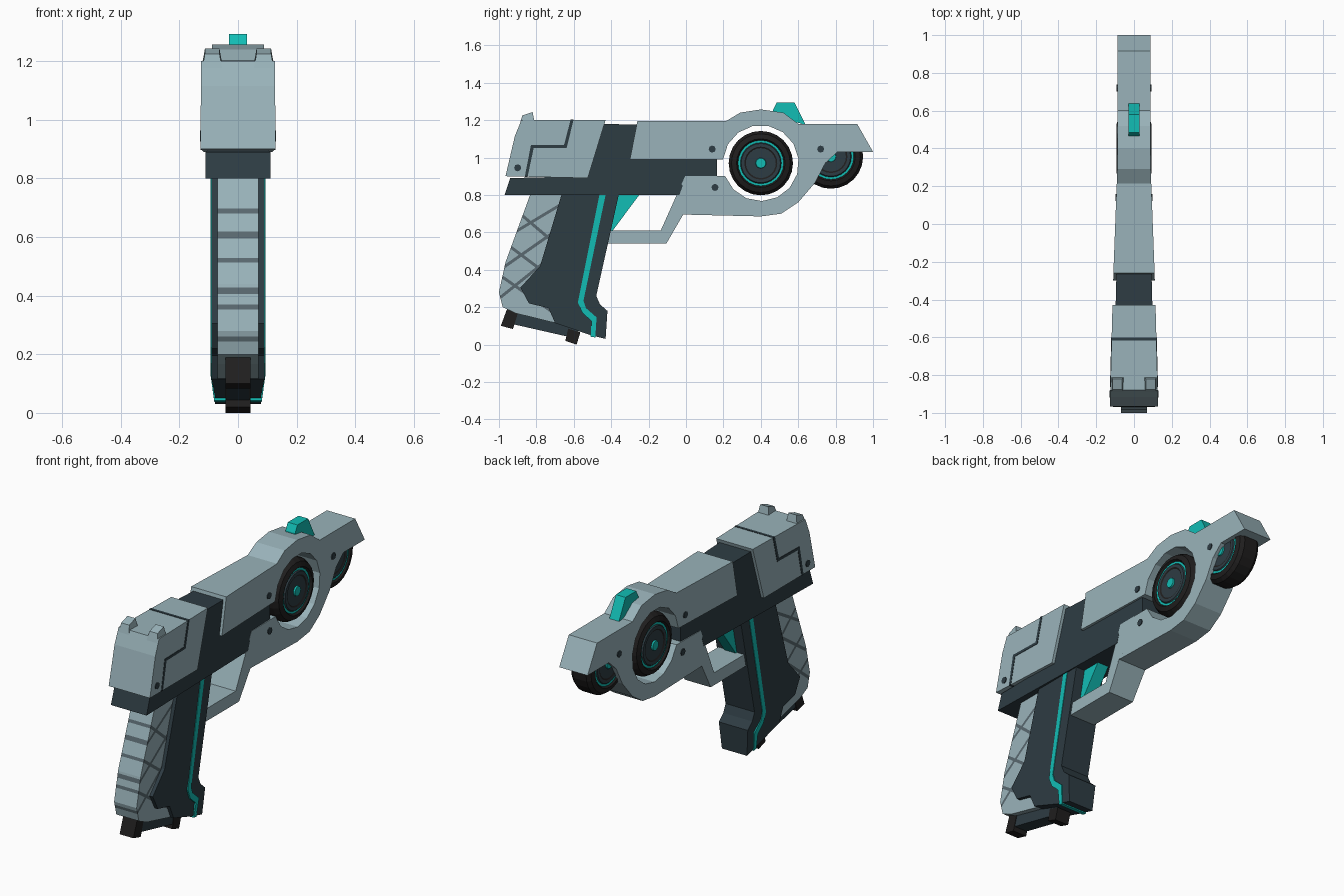
import bpy, bmesh
from math import cos, sin, radians, pi
from mathutils import Vector

cube = bpy.data.objects.get("Cube")
if cube:
    bpy.data.objects.remove(cube, do_unlink=True)


def material(name, rgb):
    m = bpy.data.materials.new(name)
    m.use_nodes = True
    m.diffuse_color = (*rgb, 1)
    m.node_tree.nodes["Principled BSDF"].inputs["Base Color"].default_value = (*rgb, 1)
    return m


LIGHT = material("pale blue grey", (0.32, 0.45, 0.49))
SLATE = material("dark slate", (0.027, 0.045, 0.056))
BLACK = material("black rubber", (0.014, 0.013, 0.013))
TEAL = material("bright teal", (0.006, 0.51, 0.46))
BAND = material("mid grey", (0.10, 0.14, 0.16))


def finish(name, bm, mats):
    bmesh.ops.recalc_face_normals(bm, faces=bm.faces)
    mesh = bpy.data.meshes.new(name)
    bm.to_mesh(mesh)
    bm.free()
    for m in mats:
        mesh.materials.append(m)
    obj = bpy.data.objects.new(name, mesh)
    bpy.context.collection.objects.link(obj)
    return obj


def prism_mesh(pts, half, centre=0):
    """Side profile of (y, z) points, extruded across x; half may vary by (y, z)."""
    width = half if callable(half) else (lambda y, z: half)
    bm = bmesh.new()
    right = [bm.verts.new((centre - width(y, z), y, z)) for y, z in pts]
    left = [bm.verts.new((centre + width(y, z), y, z)) for y, z in pts]
    bm.faces.new(right)
    bm.faces.new(left[::-1])
    for i in range(len(pts)):
        j = (i + 1) % len(pts)
        bm.faces.new((right[i], right[j], left[j], left[i]))
    return bm


def prism(name, pts, half, mat, centre=0):
    return finish(name, prism_mesh(pts, half, centre), [mat])


def circle(y, z, r, n, start=0.0, end=360.0):
    return [(y + r * cos(radians(start + (end - start) * i / n)),
             z + r * sin(radians(start + (end - start) * i / n))) for i in range(n)]


def ramp(y, y0, w0, y1, w1):
    t = min(1, max(0, (y - y0) / (y1 - y0)))
    return w0 + (w1 - w0) * t


# Barrel housing, ring around the wheel, and guard in one profile
def housing_half(y, z):
    if z < 0.65:
        return 0.08
    return 0.088 if z < 0.91 else ramp(y, -0.28, 0.11, 0.3, 0.088)


housing = [(-0.3, 0.99), (-0.26, 1.195), (0.215, 1.195), (0.29, 1.24), (0.4, 1.257),
           (0.52, 1.24), (0.6, 1.18), (0.915, 1.18), (1.0, 1.03), (0.81, 1.03),
           (0.745, 0.97), (0.69, 0.865), (0.6, 0.76), (0.51, 0.70), (0.4, 0.685),
           (-0.015, 0.695), (-0.105, 0.54), (-0.43, 0.54), (-0.43, 0.61),
           (-0.135, 0.61), (-0.005, 0.90)]
housing += circle(0.4, 0.97, 0.203, 14, 200, 534) + [(0.198, 0.99)]
prism("barrel_housing", housing, housing_half, LIGHT)

# Dark inner frame
prism("inner_frame",
      [(-0.97, 0.80), (-0.94, 0.89), (-0.53, 0.90), (-0.44, 1.18), (-0.25, 1.175),
       (-0.28, 0.995), (0.165, 0.995), (0.165, 0.90), (0.0, 0.90), (-0.035, 0.80)],
      lambda y, z: ramp(y, -0.97, 0.111, 0.165, 0.082), SLATE)


# Rear cover with its stepped panel line
def cover_half(y, z):
    return ramp(y, -0.965, 0.128, -0.43, 0.114)


prism("rear_cover", [(-0.965, 0.90), (-0.525, 0.89), (-0.43, 1.2), (-0.88, 1.2),
                     (-0.915, 1.115)], cover_half, LIGHT)
prism("panel_line",
      [(-0.862, 0.897), (-0.829, 1.067), (-0.652, 1.067), (-0.617, 1.202),
       (-0.601, 1.202), (-0.638, 1.052), (-0.814, 1.052), (-0.847, 0.897)],
      lambda y, z: cover_half(y, z) + 0.002, SLATE)

# Paired rear sights
for side, x in (("right", -0.088), ("left", 0.088)):
    prism(side + "_rear_sight",
          [(-0.89, 1.175), (-0.875, 1.225), (-0.82, 1.243), (-0.81, 1.19), (-0.81, 1.175)],
          lambda y, z: 0.025 if z > 1.2 else 0.034, LIGHT, x)

# Front sight and trigger
prism("front_sight", [(0.465, 1.22), (0.465, 1.255), (0.485, 1.293), (0.58, 1.293),
                      (0.64, 1.175)], 0.03, TEAL)
prism("trigger", [(-0.42, 0.82), (-0.235, 0.82), (-0.395, 0.605), (-0.46, 0.605)],
      0.035, TEAL)

# Pale grip back, cut into crossing bands
bm = prism_mesh([(-0.83, 0.81), (-0.5, 0.81), (-0.6, 0.12), (-0.71, 0.118),
                 (-0.91, 0.167), (-0.98, 0.2), (-1.0, 0.28), (-0.965, 0.44)], 0.07)
bands = []
for y, z, slope in ((-0.87, 0.685, -0.85), (-0.935, 0.52, -0.75), (-0.98, 0.36, -0.7),
                    (-0.9, 0.61, 0.6), (-0.965, 0.42, 0.7), (-0.995, 0.25, 0.8)):
    normal = Vector((0, -slope, 1)).normalized()
    point = Vector((0, y, z))
    bands.append((point, normal))
    for offset in (-0.008, 0.008):
        bmesh.ops.bisect_plane(bm, geom=bm.verts[:] + bm.edges[:] + bm.faces[:],
                               plane_co=point + normal * offset, plane_no=normal)
for f in bm.faces:
    c = f.calc_center_median()
    if any(abs((c - p).dot(n)) < 0.008 for p, n in bands):
        f.material_index = 1
finish("grip_back", bm, [LIGHT, BAND])

# Dark grip core, its teal stripe and the base
prism("grip_core",
      [(-0.66, 0.82), (-0.355, 0.82), (-0.48, 0.26), (-0.46, 0.215), (-0.42, 0.18),
       (-0.43, 0.03), (-0.515, 0.052), (-0.70, 0.115), (-0.735, 0.195), (-0.84, 0.22),
       (-0.885, 0.305), (-0.78, 0.42)],
      lambda y, z: 0.078 if z < 0.1 else 0.09, SLATE)
prism("grip_stripe",
      [(-0.463, 0.80), (-0.43, 0.80), (-0.548, 0.235), (-0.535, 0.195), (-0.478, 0.145),
       (-0.485, 0.038), (-0.51, 0.042), (-0.505, 0.125), (-0.555, 0.17), (-0.578, 0.225)],
      lambda y, z: 0.081 if z < 0.1 else 0.093, TEAL)
prism("grip_base", [(-0.93, 0.18), (-0.56, 0.09), (-0.6, 0.035), (-0.93, 0.11)],
      0.04, SLATE)
prism("rear_foot", [(-0.955, 0.195), (-0.895, 0.18), (-0.925, 0.083), (-0.99, 0.1)],
      0.043, BLACK)
prism("front_foot", [(-0.63, 0.085), (-0.565, 0.065), (-0.585, 0.0), (-0.645, 0.02)],
      0.043, BLACK)

# Screws passing through both sides
for i, (y, z, half) in enumerate(((-0.90, 0.945, 0.130), (0.14, 1.045, 0.098),
                                  (0.155, 0.84, 0.092), (0.72, 1.045, 0.092))):
    prism(f"screw_{i + 1}", circle(y, z, 0.019, 8), half, SLATE)


# Wheels, turned about the x axis; each step is (x, radius, colour inward)
STEPS = [(0.055, 0.172, 0), (0.082, 0.157, 0), (0.092, 0.130, 0), (0.080, 0.122, 2),
         (0.080, 0.110, 1), (0.087, 0.105, 1), (0.087, 0.088, 0), (0.083, 0.080, 1),
         (0.083, 0.028, 2), (0.092, 0.026, 2)]


def wheel(name, y, z, squash, n=24):
    bm = bmesh.new()
    profile = [(-x, r) for x, r, c in STEPS[::-1]] + [(x, r) for x, r, c in STEPS]
    colours = [c for x, r, c in STEPS[:-1]][::-1] + [0] + [c for x, r, c in STEPS[:-1]]
    rings = [[bm.verts.new((x * squash, y + r * cos(2 * pi * i / n),
                            z + r * sin(2 * pi * i / n))) for i in range(n)]
             for x, r in profile]
    for a, b, colour in zip(rings, rings[1:], colours):
        for i in range(n):
            j = (i + 1) % n
            bm.faces.new((a[i], a[j], b[j], b[i])).material_index = colour
    for ring in (rings[0], rings[-1]):
        bm.faces.new(ring).material_index = 2
    finish(name, bm, [BLACK, SLATE, TEAL])


wheel("main_wheel", 0.4, 0.97, 1.0)
wheel("front_wheel", 0.775, 1.005, 0.75)
